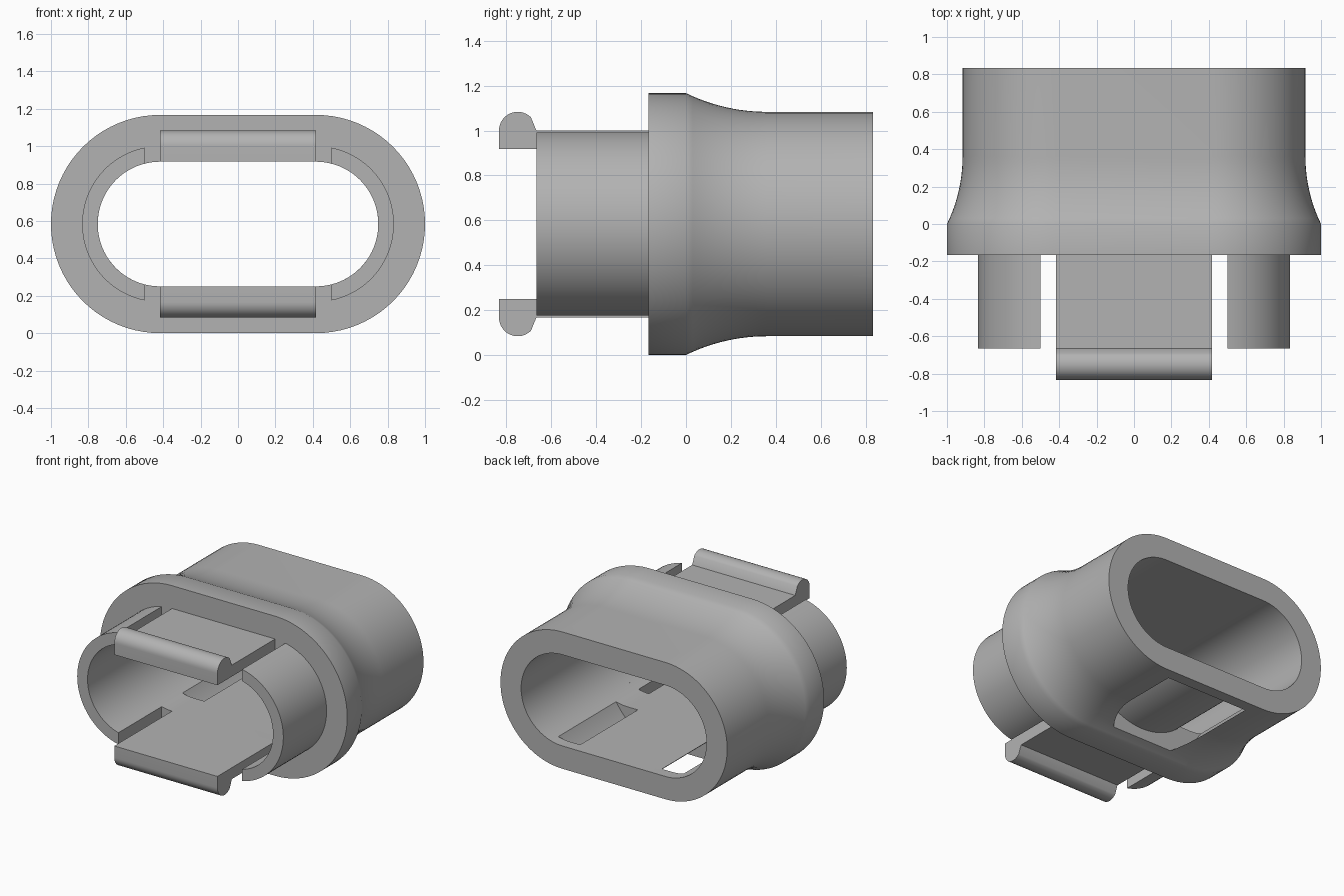
import bpy, bmesh, math

if "Cube" in bpy.data.objects:
    bpy.data.objects.remove(bpy.data.objects["Cube"], do_unlink=True)

CZ = 7 / 12        # height of the central axis
HALF = 5 / 12      # half length of the straight part of the oval
SEG = 40           # segments per half circle

grey = bpy.data.materials.new("plain grey")
grey.diffuse_color = (0.45, 0.45, 0.45, 1)
grey.use_nodes = True
grey.node_tree.nodes["Principled BSDF"].inputs["Base Color"].default_value = (0.45, 0.45, 0.45, 1)


def finish(name, bm):
    bmesh.ops.recalc_face_normals(bm, faces=bm.faces)
    mesh = bpy.data.meshes.new(name)
    bm.to_mesh(mesh)
    bm.free()
    mesh.materials.append(grey)
    obj = bpy.data.objects.new(name, mesh)
    bpy.context.collection.objects.link(obj)
    return obj


def smooth(obj):
    bpy.ops.object.select_all(action='DESELECT')
    obj.select_set(True)
    bpy.context.view_layer.objects.active = obj
    bpy.ops.object.shade_smooth_by_angle(angle=math.radians(30))


def extrude(name, points, axis, start, end):
    """Extrude a closed outline: (x, z) along y, or (y, z) along x."""
    bm = bmesh.new()
    place = (lambda p, t: (p[0], t, p[1])) if axis == 'Y' else (lambda p, t: (t, p[0], p[1]))
    verts = [bm.verts.new(place(p, start)) for p in points]
    face = bm.faces.new(verts)
    moved = bmesh.ops.extrude_face_region(bm, geom=[face])["geom"]
    delta = (0, end - start, 0) if axis == 'Y' else (end - start, 0, 0)
    bmesh.ops.translate(bm, vec=delta, verts=[v for v in moved if isinstance(v, bmesh.types.BMVert)])
    return finish(name, bm)


def arc(cx, cz, r, a0, a1, n):
    return [(cx + r * math.cos(math.radians(a0 + (a1 - a0) * i / n)),
             cz + r * math.sin(math.radians(a0 + (a1 - a0) * i / n))) for i in range(n + 1)]


def oval(r):
    return arc(HALF, CZ, r, -90, 90, SEG) + arc(-HALF, CZ, r, 90, 270, SEG)


# Oval housing: flange, concave flare and rear sleeve around a straight bore
flare_len, drop = 0.36, 1 / 12
R = (flare_len ** 2 + drop ** 2) / (2 * drop)
flare = []
for i in range(13):
    y = flare_len * i / 12
    flare.append((y, 0.5 + R - math.sqrt(R * R - (flare_len - y) ** 2)))
profile = [(-1 / 6, 1 / 3), (-1 / 6, 7 / 12)] + flare + [(5 / 6, 0.5), (5 / 6, 1 / 3)]
bm = bmesh.new()
rings = [[bm.verts.new((x, y, z)) for x, z in oval(r)] for y, r in profile]
for a, b in zip(rings, rings[1:] + rings[:1]):
    for i in range(len(a)):
        j = (i + 1) % len(a)
        bm.faces.new((a[i], a[j], b[j], b[i]))
housing = finish("housing", bm)

# Curved strap channel through the underside
channel = arc(0, CZ, 0.47, -150, -30, 40) + arc(0, CZ, 0.60, -30, -150, 40)
cutter = extrude("channel_cutter", channel, 'Y', 1 / 12, 0.75)
cutter.hide_render = True
mod = housing.modifiers.new("strap_channel", 'BOOLEAN')
mod.object = cutter
mod.operation = 'DIFFERENCE'
mod.solver = 'EXACT'
bpy.context.view_layer.objects.active = housing
bpy.ops.object.modifier_apply(modifier=mod.name)
bpy.data.objects.remove(cutter, do_unlink=True)
smooth(housing)

# Curved guide walls on both sides of the front opening
ro, ri, edge = 5 / 12, 1 / 3, 1 / 12
ao = math.degrees(math.acos(edge / ro))
ai = math.degrees(math.acos(edge / ri))
for name, s in (("left_guide", 1), ("right_guide", -1)):
    outline = arc(HALF, CZ, ro, -ao, ao, SEG) + arc(HALF, CZ, ri, ai, -ai, SEG)
    smooth(extrude(name, [(s * x, z) for x, z in outline], 'Y', -2 / 3, -1 / 6))

# Latch tabs with rounded hooks above and below
hook = [(-1 / 6, 1 / 3), (-1 / 6, 5 / 12), (-2 / 3, 5 / 12)]
hook += arc(-0.75, 5 / 12, 1 / 12, 45, 180, 16) + [(-5 / 6, 1 / 3)]
for name, s in (("upper_latch", 1), ("lower_latch", -1)):
    smooth(extrude(name, [(y, CZ + s * z) for y, z in hook], 'X', -HALF, HALF))
